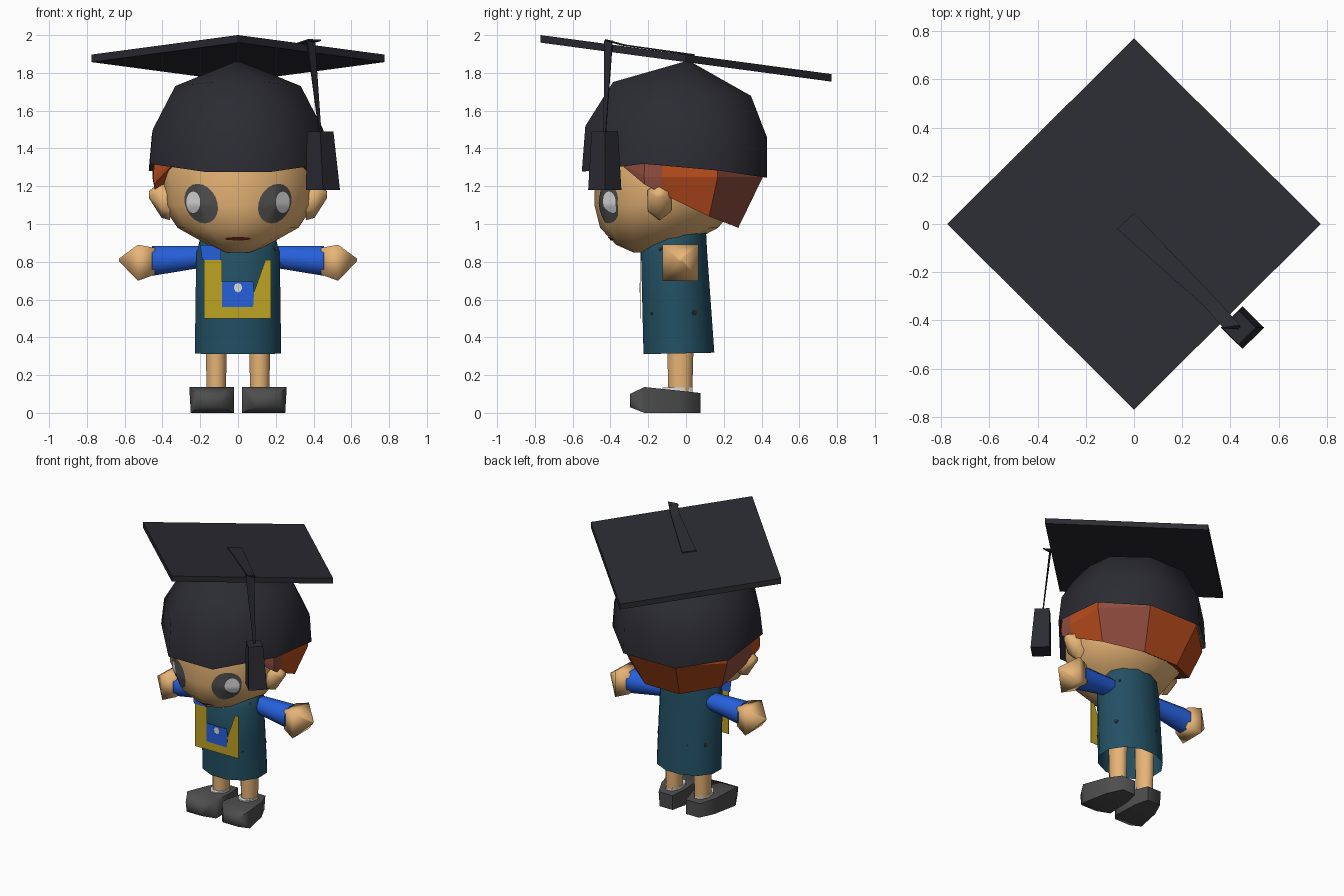
import bpy, bmesh, math
from mathutils import Vector
from mathutils.bvhtree import BVHTree

if "Cube" in bpy.data.objects:
    bpy.data.objects.remove(bpy.data.objects["Cube"])


def srgb(r, g, b):
    f = lambda c: (c / 12.92) if c <= 0.04045 else ((c + 0.055) / 1.055) ** 2.4
    return (f(r / 255), f(g / 255), f(b / 255), 1)


MATS = {}
for label, rgb in {"charcoal": (43, 43, 51), "teal": (35, 80, 100), "skin": (232, 181, 119),
                   "orange": (184, 76, 28), "auburn": (143, 76, 62), "blue": (38, 96, 220),
                   "mustard": (190, 163, 36), "grey": (78, 78, 78), "white": (222, 222, 222),
                   "maroon": (110, 44, 34)}.items():
    MATS[label] = bpy.data.materials.new(label)
    MATS[label].diffuse_color = srgb(*rgb)


def make(name, verts, faces, mats, smooth=0, fix=True):
    me = bpy.data.meshes.new(name)
    me.from_pydata([tuple(v) for v in verts], [], faces)
    for m in mats.split():
        me.materials.append(MATS[m])
    if fix:
        bm = bmesh.new()
        bm.from_mesh(me)
        bmesh.ops.recalc_face_normals(bm, faces=bm.faces)
        bm.to_mesh(me)
        bm.free()
    ob = bpy.data.objects.new(name, me)
    bpy.context.collection.objects.link(ob)
    if smooth:
        bpy.ops.object.select_all(action='DESELECT')
        ob.select_set(True)
        bpy.context.view_layer.objects.active = ob
        bpy.ops.object.shade_smooth_by_angle(angle=math.radians(smooth))
    return ob


def loft(name, rings, mat, smooth=0, bottom=True, top=True):
    """Skin a list of equal-length point rings."""
    n = len(rings[0])
    verts = [p for r in rings for p in r]
    faces = [(k * n + i, k * n + (i + 1) % n, (k + 1) * n + (i + 1) % n, (k + 1) * n + i)
             for k in range(len(rings) - 1) for i in range(n)]
    if bottom:
        faces.append(tuple(range(n)))
    if top:
        faces.append(tuple(range(len(verts) - n, len(verts))))
    return make(name, verts, faces, mat, smooth)


def oval(c, rx, ry, n, phase=0, axis='z', tilt=0):
    """Polygon ring around centre c, across the z or x axis."""
    out = []
    for i in range(n):
        a = math.radians(phase) + i * math.tau / n
        u, v = rx * math.cos(a), ry * math.sin(a)
        d = (u, v, tilt * v) if axis == 'z' else (0, u, v)
        out.append(Vector(c) + Vector(d))
    return out


def plate(name, pts, y, mat, t=0.002):
    """Thin flat panel facing front, outlined in x and z."""
    return loft(name, [[(x, y, z) for x, z in pts], [(x, y + t, z) for x, z in pts]], mat)


def tree_of(ob):
    return BVHTree.FromPolygons([v.co for v in ob.data.vertices],
                                [tuple(p.vertices) for p in ob.data.polygons])


# Head: z, front y, back y, half width
head = loft("head", [oval((0, (f + b) / 2, z), w, (b - f) / 2, 12) for z, f, b, w in [
    (0.85, -0.28, -0.15, 0.07), (0.89, -0.37, 0.0, 0.16), (0.98, -0.455, 0.17, 0.32),
    (1.1, -0.485, 0.27, 0.4), (1.3, -0.48, 0.34, 0.42), (1.5, -0.45, 0.3, 0.37)]], "skin", 50)
tree = tree_of(head)


def face_patch(name, cx, cz, rx, rz, lift, mat, shear=0.0, n=20, rows=4):
    """Disc wrapped onto the face."""
    verts, faces = [], []
    for u, v in [(0, 0)] + [(rx * k / rows * math.cos(i * math.tau / n),
                             rz * k / rows * math.sin(i * math.tau / n))
                            for k in range(1, rows + 1) for i in range(n)]:
        x, z = cx + u + shear * v, cz + v
        hit = tree.ray_cast(Vector((x, -2, z)), Vector((0, 1, 0)))[0]
        verts.append((x, (hit.y if hit else -0.3) - lift, z))
    for i in range(n):
        j = (i + 1) % n
        faces.append((0, 1 + i, 1 + j))
        for k in range(rows - 1):
            a = 1 + k * n
            faces.append((a + i, a + n + i, a + n + j, a + j))
    return make(name, verts, faces, mat, 60, fix=False)


# Facial features and ears
for s, side in ((-1, "left"), (1, "right")):
    face_patch(side + "_eye", s * 0.195, 1.108, 0.087, 0.105, 0.005, "grey", s * 0.18)
    face_patch(side + "_eye_shine", s * 0.237, 1.115, 0.037, 0.057, 0.008, "white")
    loft(side + "_ear", [oval((s * x, -0.14, z), ry, rz, 6, 30, 'x') for x, z, ry, rz in [
        (0.36, 1.11, 0.07, 0.09), (0.405, 1.13, 0.073, 0.097), (0.47, 1.155, 0.03, 0.02)]], "skin", 60)
face_patch("mouth", 0, 0.922, 0.07, 0.009, 0.006, "maroon")

# Hair band around the back, following the eight-sided cap: angle, lower height, lower scale
CY, RX, RY = -0.07, 0.509, 0.53


def warp(p):
    """Widen the back of the crown and narrow its front."""
    x, y, z = p
    t = (y - CY) / RY
    return Vector((x * (1 + 0.1 * t ** 3), y + 0.055 * (x / RX) ** 2, z))


half = [(-37, 1.30, 0.96), (-22.5, 1.21, 0.95), (-12, 1.16, 0.93), (22.5, 1.04, 0.80), (67.5, 0.98, 0.70)]
lock = half + [(180 - a, z, s) for a, z, s in reversed(half)]
verts = []
for a, z, s in lock:
    r = math.cos(math.pi / 8) / math.cos(math.radians(a - 45 * round(a / 45)))
    c, d = r * math.cos(math.radians(a)), r * math.sin(math.radians(a))
    for k, h in ((0.94, 1.36), (0.96, 1.315 if a < -30 or a > 210 else 1.25),
                 (s, z), (s * 0.8, z + 0.05)):
        verts.append(warp((RX * k * c, CY + RY * k * d, h)))
hair = make("hair", verts, [(4 * i + k, 4 * i + 4 + k, 4 * i + 5 + k, 4 * i + 1 + k)
                            for i in range(len(lock) - 1) for k in range(3)], "orange auburn")
for p in hair.data.polygons:
    p.material_index = 1 if p.index // 3 in (0, 1, 3, 6) else 0

# Cap crown with a dipped rim
rim = [warp(p) for p in oval((0, CY, 1.3), RX, RY, 8, 22.5)]
for p in rim:
    p.z = 1.33 - (0.13 * (-0.14 - p.y) if p.y < -0.14 else 0.15 * (p.y + 0.14))
upper = [[warp(p) for p in ring] for ring in (
    oval((0, -0.06, 1.49), 0.49, 0.52, 8, 22.5, tilt=-0.06),
    oval((0, -0.025, 1.715), 0.36, 0.395, 8, 22.5, tilt=-0.1),
    oval((0, 0.01, 1.862), 0.01, 0.01, 8, 22.5))]
loft("cap_crown", [rim] + upper, "charcoal", 50, bottom=False)

# Tilted square board
SL = -0.134


def board_ring(z):
    return [(x, y, z + SL * y) for x, y in ((0.775, 0), (0, 0.77), (-0.775, 0), (0, -0.77))]


loft("cap_board", [board_ring(1.857), board_ring(1.897)], "charcoal")

# Strap lying on the board with a lifted tip, ribbon cord and tassel
strap = [((-0.07, -0.02), (0.0, 0.045), 0.004), ((0.29, -0.34), (0.35, -0.32), 0.006),
         ((0.37, -0.43), (0.44, -0.42), 0.02)]
loft("tassel_strap", [[(x, y, 1.893 + h + SL * y + lift)
                       for (x, y), h in ((a, 0), (b, 0), (b, 0.008), (a, 0.008))]
                      for a, b, lift in strap], "charcoal")
loft("tassel_cord", [[Vector(c) + Vector((i * w - j * 0.002, i * w + j * 0.002, 0))
                      for i, j in ((-1, -1), (1, -1), (1, 1), (-1, 1))]
                     for c, w in (((0.435, -0.43, 1.48), 0.005), ((0.385, -0.41, 1.972), 0.021))],
     "charcoal")
loft("tassel", [oval((0.45, -0.43, 1.18), 0.09, 0.088, 4),
                oval((0.435, -0.43, 1.49), 0.07, 0.07, 4)], "charcoal")

# Gown, open at the hem
gown = loft("gown", [oval((0, (f + b) / 2, z), w / 0.966, (b - f) / 1.932, 12, 15, tilt=t)
                     for z, f, b, w, t in [
                         (0.315, -0.225, 0.15, 0.228, 0.02), (0.6, -0.232, 0.13, 0.225, 0),
                         (0.85, -0.238, 0.112, 0.22, 0), (0.95, -0.2, 0.105, 0.19, 0.2)]],
            "teal", 60, bottom=False)

# Small dark studs on the gown: angle, height, radius
gown_tree = tree_of(gown)
for k, (a, z, w) in enumerate([(25, 0.53, 0.016), (-40, 0.525, 0.009), (120, 0.53, 0.009),
                               (155, 0.53, 0.014), (-25, 0.87, 0.012), (30, 0.85, 0.012)]):
    d = Vector((math.cos(math.radians(a)), math.sin(math.radians(a)), 0))
    hit, nor = gown_tree.ray_cast(Vector((0, -0.045, z)) + d, -d)[:2]
    q = (nor if nor.dot(d) > 0 else -nor).to_track_quat('Z', 'Y')
    loft("stud_%d" % k, [[hit + q @ Vector((p.x, p.y, h)) for p in oval((0, 0, 0), w, w, 6)]
                         for h in (-0.002, 0.003)], "charcoal")

# Notched bib, pocket, badge and collar on the chest
plate("bib", [(-0.18, 0.81), (-0.18, 0.5), (0.175, 0.5), (0.175, 0.81), (0.145, 0.81),
              (0.085, 0.64), (-0.085, 0.64), (-0.085, 0.81)], -0.2415, "mustard")
plate("pocket", [(-0.085, 0.56), (0.08, 0.56), (0.085, 0.64), (0.08, 0.695), (-0.085, 0.695)],
      -0.2445, "blue")
plate("badge", [(0.022 * math.cos(i * math.pi / 4), 0.663 + 0.025 * math.sin(i * math.pi / 4))
                for i in range(8)], -0.2475, "white")
plate("collar", [(-0.2, 0.89), (-0.19, 0.81), (-0.09, 0.81), (-0.09, 0.885)], -0.2415, "blue")

# Arms, hands, legs, socks and shoes on both sides
for s, side in ((-1, "left"), (1, "right")):
    loft(side + "_sleeve", [oval((s * x, -0.03, z), r, h, 8, 22.5, 'x') for x, z, r, h in [
        (0.14, 0.83, 0.06, 0.06), (0.24, 0.822, 0.068, 0.066), (0.455, 0.805, 0.085, 0.086)]],
        "blue", 50)
    loft(side + "_hand", [oval((s * x, -0.028, z), r, h, 4, 45, 'x') for x, z, r, h in [
        (0.44, 0.803, 0.09, 0.1), (0.53, 0.795, 0.135, 0.135), (0.63, 0.81, 0.01, 0.01)]],
        "skin", 95)
    loft(side + "_leg", [oval((s * 0.115, -0.03, z), r, 1.25 * r, 8, 22.5) for z, r in [
        (0.08, 0.054), (0.33, 0.06), (0.6, 0.065)]], "skin", 70)
    loft(side + "_sock", [oval((s * 0.115, -0.045, z), 0.06, 0.085, 8, 22.5)
                          for z in (0.09, 0.135)], "white", 50)
    # Shoe sections from heel to toe: y, inner x, outer x, base z, top z
    loft(side + "_shoe", [[(s * a, y, lo), (s * b, y, lo), (s * (b + 0.008), y, hi), (s * a, y, hi)]
                          for y, a, b, lo, hi in [
                              (0.078, 0.055, 0.16, 0, 0.105), (-0.03, 0.03, 0.212, 0, 0.117),
                              (-0.22, 0.022, 0.25, 0, 0.137), (-0.297, 0.085, 0.21, 0.03, 0.1)]],
         "grey", 75)

for m in bpy.data.materials:
    if m.users and not m.is_grease_pencil:
        m.use_nodes = True
        m.node_tree.nodes["Principled BSDF"].inputs["Base Color"].default_value = m.diffuse_color
